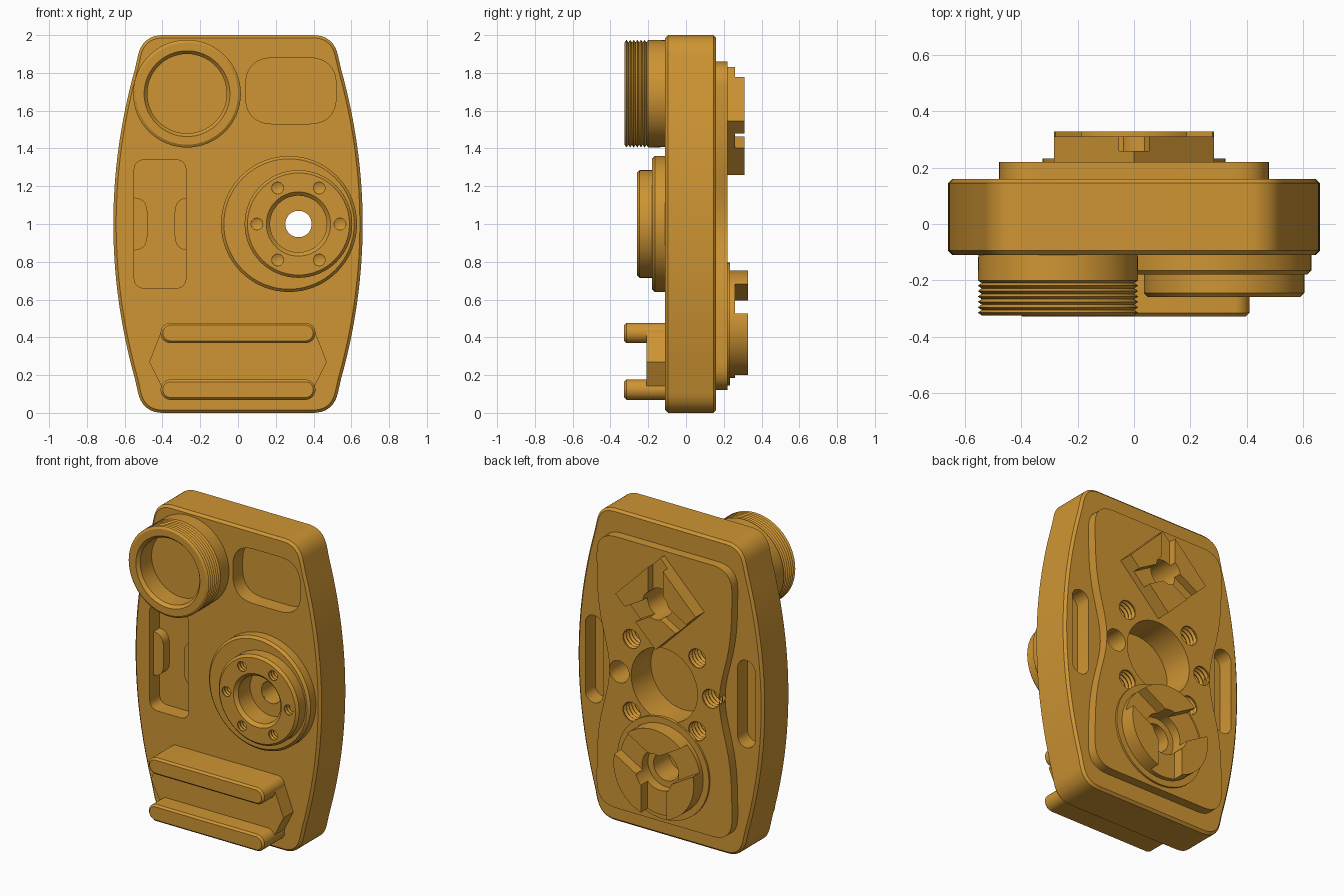
import bpy, bmesh, math
from math import sin, cos, pi, radians
from mathutils import Vector

if "Cube" in bpy.data.objects:
    bpy.data.objects.remove(bpy.data.objects["Cube"])

ochre = bpy.data.materials.new("ochre")
ochre.use_nodes = True
ochre.diffuse_color = (0.62, 0.30, 0.033, 1)
ochre.node_tree.nodes["Principled BSDF"].inputs["Base Color"].default_value = ochre.diffuse_color
solids = []


def finish(name, bm, solid):
    bmesh.ops.remove_doubles(bm, verts=bm.verts, dist=1e-5)
    bmesh.ops.recalc_face_normals(bm, faces=bm.faces)
    mesh = bpy.data.meshes.new(name)
    bm.to_mesh(mesh)
    bm.free()
    ob = bpy.data.objects.new(name, mesh)
    bpy.context.collection.objects.link(ob)
    mesh.materials.append(ochre)
    ob.hide_render = not solid
    if solid:
        solids.append(ob)
    return ob


def bake(ob):
    """Replace the mesh by its evaluated version."""
    dg = bpy.context.evaluated_depsgraph_get()
    mesh = bpy.data.meshes.new_from_object(ob.evaluated_get(dg))
    ob.modifiers.clear()
    ob.data = mesh


def prism(name, outline, y0, y1, chamfer=0, solid=True):
    """Extrude an x-z outline along y, with optional chamfered rims."""
    bm = bmesh.new()
    face = bm.faces.new([bm.verts.new((x, y0, z)) for x, z in outline])
    ext = bmesh.ops.extrude_face_region(bm, geom=[face], use_keep_orig=True)
    moved = [v for v in ext["geom"] if isinstance(v, bmesh.types.BMVert)]
    bmesh.ops.translate(bm, verts=moved, vec=(0, y1 - y0, 0))
    ob = finish(name, bm, solid)
    if chamfer:
        mod = ob.modifiers.new("chamfer", "BEVEL")
        mod.width = chamfer
        mod.segments = 1
        mod.limit_method = "ANGLE"
        mod.angle_limit = radians(60)
        bake(ob)
    return ob


def lathe(name, profile, cx, cz, solid=True, steps=64):
    """Turn an (r, y) profile that starts and ends on the axis."""
    bm = bmesh.new()
    rings = [[bm.verts.new((cx + r * cos(2 * pi * i / steps), y, cz + r * sin(2 * pi * i / steps)))
              for i in range(steps)] if r else [bm.verts.new((cx, y, cz))] for r, y in profile]
    for a, b in zip(rings, rings[1:]):
        for i in range(steps):
            j = (i + 1) % steps
            quad = [a[i % len(a)], a[j % len(a)], b[j % len(b)], b[i % len(b)]]
            bm.faces.new(list(dict.fromkeys(quad)))
    return finish(name, bm, solid)


def disc(name, cx, cz, r, y0, y1, c=0.015, solid=True):
    """Cylinder chamfered at its y0 end."""
    profile = [(0, y0), (r - c, y0), (r, y0 + c), (r, y1), (0, y1)]
    return lathe(name, profile, cx, cz, solid)


def thread(r, depth, y0, y1, turns):
    """Zigzag ridge profile between two heights."""
    return [(r - depth * (k % 2), y0 + (y1 - y0) * k / (2 * turns)) for k in range(2 * turns + 1)]


def hole(cx, cz, r, y0, y1):
    return disc("hole_cutter", cx, cz, r, y0, y1, 0, False)


def tapped(cx, cz, r, y0, y1, turns=5):
    tip = y1 + (0.02 if y1 > y0 else -0.02)
    profile = [(0, y0)] + thread(r, r * 0.15, y0, y1, turns) + [(0, tip)]
    return lathe("tapped_cutter", profile, cx, cz, False, 32)


def rounded(points):
    """Soften corners given as (x, z, distance)."""
    out = []
    for i, (x, z, d) in enumerate(points):
        p = Vector((x, z))
        if not d:
            out.append((x, z))
            continue
        a, b = Vector(points[i - 1][:2]), Vector(points[(i + 1) % len(points)][:2])
        a, b = p + (a - p).normalized() * d, p + (b - p).normalized() * d
        for k in range(11):
            t = k / 10
            out.append(tuple(a * (1 - t) ** 2 + p * 2 * t * (1 - t) + b * t * t))
    return out


def rect(x0, x1, z0, z1, d):
    return rounded([(x0, z0, d), (x1, z0, d), (x1, z1, d), (x0, z1, d)])


def capsule(cx, cz, length, r):
    """Horizontal stadium outline."""
    half = length / 2 - r
    return [(cx + (half if cos(a) > 0 else -half) + r * cos(a), cz + r * sin(a))
            for a in [2 * pi * (i + 0.5) / 32 for i in range(32)]]


def sided(z0, z1, corner, d, width):
    """Symmetric outline whose half width follows a function of z."""
    zs = [z0 + 0.18 + (z1 - z0 - 0.36) * k / 28 for k in range(29)]
    right = [(corner, z0, d)] + [(width(z), z, 0) for z in zs] + [(corner, z1, d)]
    return rounded(right + [(-x, z, e) for x, z, e in reversed(right)])


def cut(ob, cutters):
    for c in cutters:
        mod = ob.modifiers.new("cut", "BOOLEAN")
        mod.operation = "DIFFERENCE"
        mod.solver = "EXACT"
        mod.object = c
        bake(ob)


def groove(cx, cz, angle, width, y0):
    """Radial slot cutter running outward from a centre."""
    u = Vector((cos(angle), sin(angle)))
    v = Vector((-u.y, u.x)) * width / 2
    c = Vector((cx, cz))
    pts = [c - v, c + u * 0.45 - v, c + u * 0.45 + v, c + v]
    return prism("groove_cutter", [tuple(p) for p in pts], y0, 0.4, solid=False)


# Main body and raised back plate
body = prism("body", sided(0, 2, 0.505, 0.11, lambda z: 0.66 - 0.17 * (z - 1) ** 2), -0.11, 0.16, 0.015)
plate = prism("back_plate", sided(0.12, 1.86, 0.48, 0.14,
              lambda z: 0.48 - 0.09 * math.exp(-((z - 1) / 0.3) ** 2)), 0.14, 0.22)

# Threaded tube at the upper corner of the front
TX, TZ = -0.27, 1.69
tube = lathe("threaded_tube", [(0, -0.325), (0.27, -0.325)] + thread(0.285, 0.014, -0.315, -0.2, 6)
             + [(0.283, -0.1), (0, -0.1)], TX, TZ)
bore = lathe("bore_cutter", [(0, -0.34), (0.24, -0.34), (0.21, -0.305), (0.21, -0.19), (0, -0.19)], TX, TZ, False)
pilot = lathe("pilot_cutter", [(0, -0.3), (0.095, -0.3), (0.095, -0.19), (0.08, -0.175), (0.08, -0.05), (0, 0)],
              TX, TZ, False)
cut(tube, [bore, pilot])

# Stepped hub on the front with six tapped holes
HX = 0.32
flange = disc("hub_flange", 0.27, 1, 0.36, -0.18, -0.1)
hub = disc("hub", HX, 1, 0.285, -0.26, -0.13)
counterbore = lathe("counterbore_cutter", [(0, -0.28), (0.17, -0.28), (0.17, -0.26), (0.15, -0.24),
                                           (0.15, -0.12), (0, -0.12)], HX, 1, False)
through = hole(HX, 1, 0.07, -0.4, 0.4)
bolt_holes = [tapped(HX + 0.22 * cos(a), 1 + 0.22 * sin(a), 0.036, -0.27, -0.155)
              for a in [k * pi / 3 for k in range(6)]]
cut(flange, [counterbore, through] + bolt_holes)
cut(hub, [counterbore, through] + bolt_holes)

# Front pockets: plain one, and one with a pair of sunken tabs
pocket = prism("pocket_cutter", rect(0.04, 0.52, 1.53, 1.88, 0.15), -0.2, -0.01, solid=False)
long_pocket = prism("pocket_cutter", rect(-0.55, -0.275, 0.66, 1.34, 0.06), -0.2, -0.01, solid=False)
for name, wall, tip in (("outer_tab", -0.56, -0.48), ("inner_tab", -0.265, -0.335)):
    prism(name, rounded([(wall, 0.86, 0), (tip, 0.86, 0.08), (tip, 0.94, 0), (tip, 1.06, 0),
                         (tip, 1.14, 0.08), (wall, 1.14, 0)]), -0.07, 0)

# Back openings: side slots, centre bore, ring of tapped holes
slots = [prism("slot_cutter", [(s * 0.54 + z - 1, 1 + x) for x, z in capsule(0, 1, 0.56, 0.062)],
               0.06, 0.3, solid=False) for s in (-1, 1)]
centre = hole(0, 1, 0.235, 0.02, 0.3)
ring = [tapped(0.33 * cos(a), 1 + 0.33 * sin(a), 0.068, 0.23, 0.09) for a in
        [radians(d) for d in (45, 135, 180, 225, 315)]]

# Back mounts: square block and round claw, each with three radial grooves
DZ, CZ = 1.545, 0.47
square = prism("square_mount", [(0.285 * cos(a), DZ + 0.285 * sin(a)) for a in
                                [k * pi / 2 for k in range(4)]], 0.21, 0.31)
claw = lathe("round_mount", [(0, 0.21), (0.285, 0.21), (0.285, 0.328), (0, 0.328)], 0, CZ)
disc("round_mount_base", 0, CZ, 0.325, 0.21, 0.232, 0)
base = solids[-1]
square_hole = hole(0, DZ, 0.09, 0.06, 0.4)
claw_hole = lathe("claw_cutter", [(0, 0.4), (0.13, 0.4), (0.13, 0.2), (0.09, 0.2), (0.09, 0.04), (0, 0.04)],
                  0, CZ, False)
cut(square, [groove(0, DZ, radians(d), 0.105, 0.26) for d in (90, 210, 330)] + [square_hole])
cut(claw, [groove(0, CZ, radians(d), 0.18, 0.26) for d in (30, 150, 270)] + [claw_hole])
cut(base, [claw_hole])

# Accessory rails on a six-sided pad
prism("rail_pad", [(-0.47, 0.27), (-0.4, 0.13), (0.4, 0.13), (0.47, 0.27), (0.4, 0.45), (-0.4, 0.45)], -0.21, -0.1)
for name, z in (("lower_rail", 0.123), ("upper_rail", 0.423)):
    prism(name, capsule(0, z, 0.82, 0.054), -0.328, -0.1, 0.012)

cut(body, [pocket, long_pocket, pilot, through, centre, square_hole, claw_hole] + slots + ring)
cut(plate, [through, centre, square_hole, claw_hole] + ring)

# Remove the cutters and shade the parts
for ob in [o for o in bpy.data.objects if o.name.split(".")[0].endswith("_cutter")]:
    bpy.data.objects.remove(ob)
bpy.ops.object.select_all(action="DESELECT")
for ob in solids:
    ob.select_set(True)
bpy.context.view_layer.objects.active = body
bpy.ops.object.shade_smooth_by_angle(angle=radians(25))
